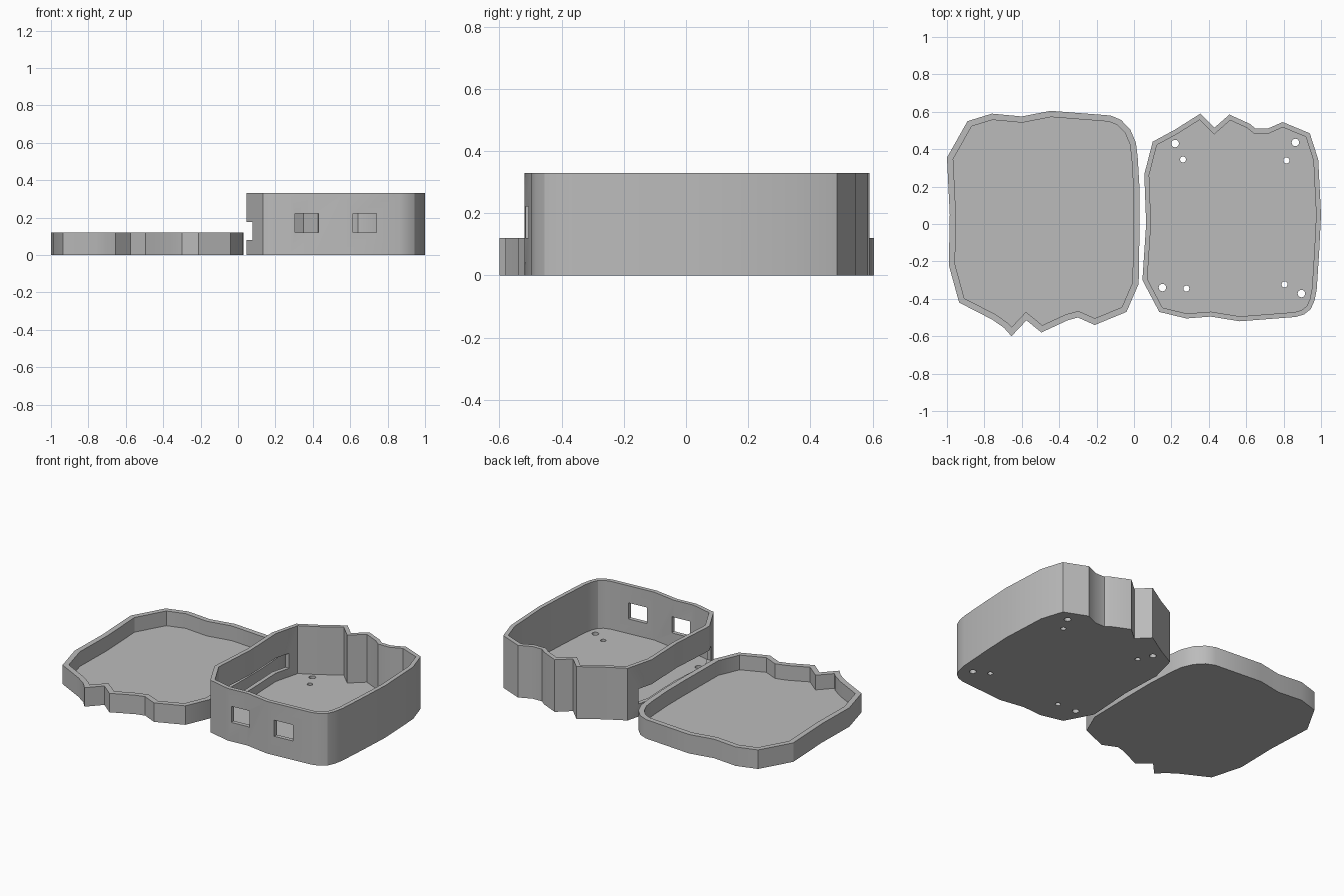
import bpy, bmesh, math
from mathutils import Vector

if "Cube" in bpy.data.objects:
    bpy.data.objects.remove(bpy.data.objects["Cube"])

grey = bpy.data.materials.new("plain grey")
grey.diffuse_color = (0.5, 0.5, 0.5, 1)
grey.use_nodes = True
grey.node_tree.nodes["Principled BSDF"].inputs["Base Color"].default_value = grey.diffuse_color

# Outlines, both clockwise seen from above
LID = [(-0.89, 0.55), (-0.76, 0.59), (-0.60, 0.575), (-0.445, 0.605), (-0.125, 0.58),
       (-0.07, 0.557), (-0.02, 0.505), (0.01, 0.435), (0.02, 0.355), (0.03, 0.185),
       (0.03, 0.01), (0.025, -0.32), (-0.04, -0.47), (-0.21, -0.54), (-0.30, -0.50),
       (-0.355, -0.515), (-0.495, -0.58), (-0.575, -0.515), (-0.655, -0.60),
       (-0.695, -0.555), (-0.76, -0.51), (-0.935, -0.42), (-0.99, -0.22),
       (-0.985, 0.05), (-1.0, 0.355)]
BOX = [(0.10, 0.44), (0.22, 0.505), (0.315, 0.565), (0.355, 0.59), (0.43, 0.515),
       (0.51, 0.585), (0.62, 0.535), (0.65, 0.51), (0.715, 0.51), (0.795, 0.545),
       (0.94, 0.485), (0.985, 0.345), (1.0, 0.05), (0.99, -0.15), (0.977, -0.35),
       (0.965, -0.41), (0.945, -0.455), (0.91, -0.483), (0.865, -0.497), (0.565, -0.52),
       (0.41, -0.495), (0.28, -0.505), (0.135, -0.47), (0.045, -0.30),
       (0.065, 0.0), (0.055, 0.265)]


def inset(outline, d):
    """Move a clockwise outline inward by d with mitred corners."""
    pts = [Vector(p) for p in outline]
    out = []
    for i, p in enumerate(pts):
        a = (p - pts[i - 1]).normalized()
        b = (pts[(i + 1) % len(pts)] - p).normalized()
        na, nb = Vector((a.y, -a.x)), Vector((b.y, -b.x))
        out.append(p + (na + nb) * d / (1 + na.dot(nb)))
    return out


def tray(name, outline, height, wall, floor):
    """Open container: outer wall, rim, inner wall, floor and underside."""
    bm = bmesh.new()
    inner = inset(outline, wall)
    rings = [[bm.verts.new((p[0], p[1], z)) for p in ps] for ps, z in
             ((outline, 0), (outline, height), (inner, height), (inner, floor))]
    n = len(outline)
    for low, high in zip(rings, rings[1:]):
        for i in range(n):
            j = (i + 1) % n
            bm.faces.new((low[i], low[j], high[j], high[i]))
    bm.faces.new(rings[0])
    bm.faces.new(rings[3])
    bmesh.ops.recalc_face_normals(bm, faces=bm.faces)
    mesh = bpy.data.meshes.new(name)
    bm.to_mesh(mesh)
    bm.free()
    mesh.materials.append(grey)
    ob = bpy.data.objects.new(name, mesh)
    bpy.context.collection.objects.link(ob)
    return ob


def cut(target, cutter):
    cutter.name = "cutter"
    cutter.hide_render = True
    mod = target.modifiers.new("cut", 'BOOLEAN')
    mod.operation = 'DIFFERENCE'
    mod.solver = 'EXACT'
    mod.object = cutter
    bpy.context.view_layer.objects.active = target
    bpy.ops.object.modifier_apply(modifier=mod.name)
    bpy.data.objects.remove(cutter)


def cut_block(target, lo, hi):
    mid = [(a + b) / 2 for a, b in zip(lo, hi)]
    bpy.ops.mesh.primitive_cube_add(size=1, location=mid)
    cutter = bpy.context.object
    cutter.scale = [b - a for a, b in zip(lo, hi)]
    cut(target, cutter)


lid = tray("lid", LID, 0.12, 0.033, 0.027)
box = tray("box", BOX, 0.33, 0.026, 0.027)

# Two port windows in the front wall and a long slot in the left wall
for x0, x1 in ((0.305, 0.43), (0.615, 0.74)):
    cut_block(box, (x0, -0.6, 0.12), (x1, -0.4, 0.222))
cut_block(box, (0.0, -0.36, 0.08), (0.13, 0.36, 0.175))

# Screw holes through the floor
for x, y, r in ((0.22, 0.43, 0.02), (0.262, 0.345, 0.016), (0.863, 0.436, 0.02),
                (0.815, 0.34, 0.016), (0.152, -0.34, 0.02), (0.28, -0.345, 0.016),
                (0.805, -0.323, 0.016), (0.895, -0.372, 0.02)):
    bpy.ops.mesh.primitive_cylinder_add(vertices=20, radius=r, depth=0.1, location=(x, y, 0))
    cut(box, bpy.context.object)

# Smooth gentle bends, keep hard corners
for ob in (lid, box):
    bpy.ops.object.select_all(action='DESELECT')
    ob.select_set(True)
    bpy.context.view_layer.objects.active = ob
    bpy.ops.object.shade_smooth_by_angle(angle=math.radians(25))
